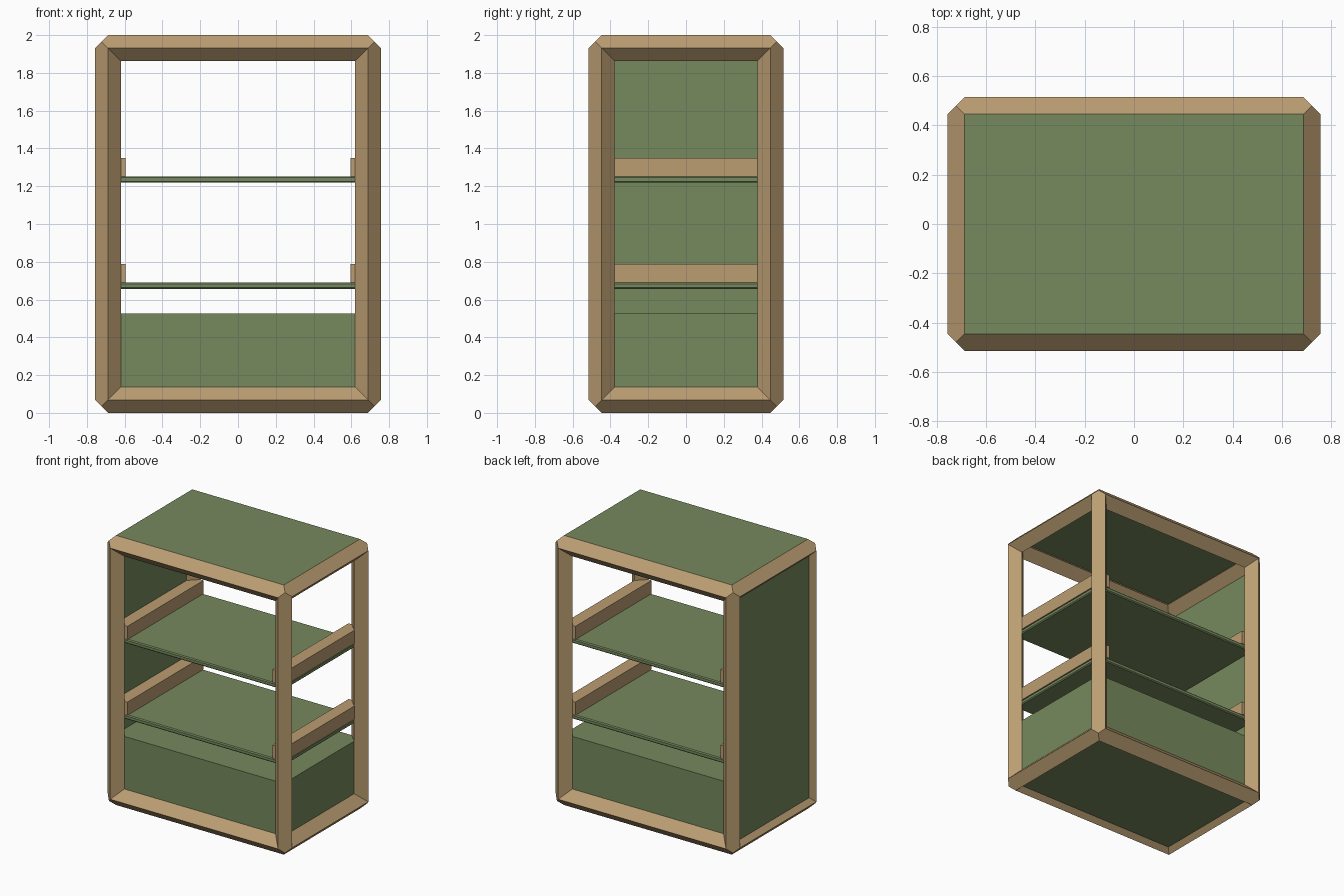
import bpy, bmesh
from itertools import product
from mathutils import Vector

if "Cube" in bpy.data.objects:
    bpy.data.objects.remove(bpy.data.objects["Cube"])

R = 0.0685                                  # half diagonal of the diamond beams
HALF = Vector((0.6885, 0.4465, 1 - R))      # beam centre lines
MID = Vector((0, 0, 1))


def material(name, color):
    m = bpy.data.materials.new(name)
    m.diffuse_color = (*color, 1)
    m.use_nodes = True
    m.node_tree.nodes["Principled BSDF"].inputs["Base Color"].default_value = m.diffuse_color
    return m


wood = material("wood", (0.50, 0.34, 0.17))
green = material("green_panel", (0.18, 0.25, 0.11))


def finish(name, bm, mat):
    bmesh.ops.recalc_face_normals(bm, faces=bm.faces)
    me = bpy.data.meshes.new(name)
    bm.to_mesh(me)
    bm.free()
    me.materials.append(mat)
    ob = bpy.data.objects.new(name, me)
    bpy.context.collection.objects.link(ob)
    return ob


def box(name, lo, hi, mat, bevel=0):
    lo, hi = Vector(lo), Vector(hi)
    bm = bmesh.new()
    bmesh.ops.create_cube(bm, size=1)
    bmesh.ops.scale(bm, vec=hi - lo, verts=bm.verts)
    bmesh.ops.translate(bm, vec=(lo + hi) / 2, verts=bm.verts)
    if bevel:
        bmesh.ops.bevel(bm, geom=bm.edges[:], offset=bevel, segments=1,
                        affect='EDGES', profile=0.5)
    return finish(name, bm, mat)


# Frame: twelve diamond-section beams mitred together at eight corners
bm = bmesh.new()
corners = {}
for s in product((-1, 1), repeat=3):
    def vert(offset):
        return bm.verts.new([MID[i] + s[i] * (HALF[i] + R * offset[i]) for i in range(3)])
    corners[s] = {
        "tip": vert((0.5, 0.5, 0.5)),
        "pit": vert((-0.5, -0.5, -0.5)),
        "out": [vert([float(i == a) for i in range(3)]) for a in range(3)],
        "in": [vert([-float(i != a) for i in range(3)]) for a in range(3)],
    }
for axis in range(3):
    v, w = (axis + 1) % 3, (axis + 2) % 3
    for s in corners:
        if s[axis] < 0:
            continue
        t = tuple(-c if i == axis else c for i, c in enumerate(s))
        a, b = corners[s], corners[t]
        # outer, inner and two side faces of the beam
        bm.faces.new([a["out"][v], a["tip"], a["out"][w],
                      b["out"][w], b["tip"], b["out"][v]])
        bm.faces.new([a["in"][v], a["pit"], a["in"][w],
                      b["in"][w], b["pit"], b["in"][v]])
        for p in (v, w):
            bm.faces.new([a["out"][p], a["in"][p], b["in"][p], b["out"][p]])
finish("frame", bm, wood)

X, Y = HALF.x, HALF.y

# Top and left side panels
box("top_panel", (-X, -Y, 1.968), (X, Y, 2.0), green)
box("left_panel", (-0.722, -Y, R), (-0.688, Y, 2 - R), green)

# Closed bin at the bottom, its underside set slightly into the frame
box("base_bin", (-X, -Y, 0.034), (X, Y, 0.527), green)

# Shelves with a side rail on each end
for level, z in (("lower", 0.69), ("upper", 1.252)):
    box(level + "_shelf", (-X, -Y, z - 0.033), (X, Y, z), green, 0.007)
    for side, sx in (("left", -1), ("right", 1)):
        xs = sorted((sx * 0.595, sx * 0.69))
        box(f"{level}_{side}_rail", (xs[0], -Y, z), (xs[1], Y, z + 0.098), wood)
